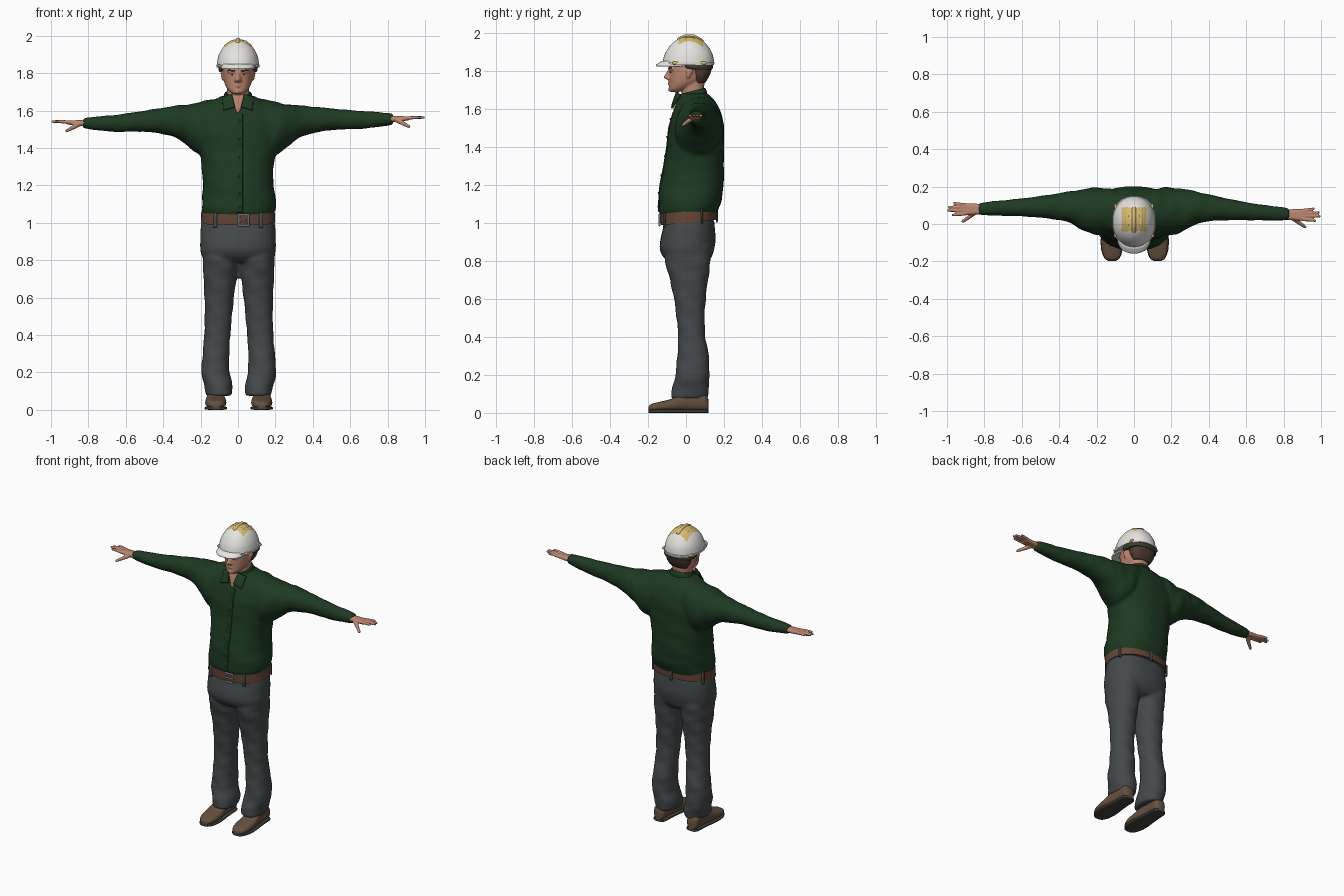
import bpy, bmesh, math
from mathutils import Vector

cube = bpy.data.objects.get("Cube")
if cube:
    bpy.data.objects.remove(cube, do_unlink=True)


def material(name, r, g, b, rough=0.7):
    m = bpy.data.materials.new(name)
    m.use_nodes = True
    m.diffuse_color = (r, g, b, 1)
    node = m.node_tree.nodes["Principled BSDF"]
    node.inputs["Base Color"].default_value = (r, g, b, 1)
    node.inputs["Roughness"].default_value = rough
    return m


GREEN = material("shirt green", .013, .042, .016)
GREY = material("trouser grey", .058, .067, .071)
BELT = material("belt brown", .13, .06, .036)
SHOE = material("shoe brown", .13, .08, .05)
SKIN = material("skin", .50, .24, .165)
WHITE = material("helmet white", .78, .77, .74)
YELLOW = material("pad yellow", .66, .49, .17)
DARK = material("dark rubber", .05, .05, .042)
HAIR = material("hair brown", .08, .045, .03)
STEEL = material("buckle steel", .5, .5, .5)

tmp = bmesh.new()
bmesh.ops.create_icosphere(tmp, subdivisions=2, radius=1)
BALL = [v.co.copy() for v in tmp.verts]
tmp.free()


def oval(a, p):
    """Point on a unit superellipse."""
    c, s = math.cos(a), math.sin(a)
    return (math.copysign(abs(c) ** (2 / p), c), math.copysign(abs(s) ** (2 / p), s))


def spline(rows, steps):
    """Smoothly interpolate rows of numbers."""
    out = []
    for i in range(len(rows) - 1):
        q = [rows[max(0, min(len(rows) - 1, i + k))] for k in (-1, 0, 1, 2)]
        for j in range(steps):
            t = j / steps
            out.append([b + .5 * t * (c - a + t * (2*a - 5*b + 4*c - d + t * (3*(b - c) + d - a)))
                        for a, b, c, d in zip(*q)])
    return out + [list(rows[-1])]


def loft(bm, rows, axis="Z", p=2.3, n=32, steps=4, fold=0, tilt=0):
    """Skin oval sections; a row is (position, min, max, min, max) on the other two axes."""
    rings = []
    for t, u0, u1, v0, v1 in spline(rows, steps):
        ring = []
        for k in range(n):
            a = 2 * math.pi * k / n
            c, s = oval(a, p)
            f = 1 + fold * (math.sin(48 * t + 3 * a) + .6 * math.sin(83 * t - 2 * a))
            u = (u0 + u1) / 2 + c * f * (u1 - u0) / 2
            v = (v0 + v1) / 2 + s * f * (v1 - v0) / 2
            co = {"Z": (u, v, t + tilt * v), "X": (t, u, v), "Y": (u, t, v)}[axis]
            ring.append(bm.verts.new(co))
        rings.append(ring)
    for r, q in zip(rings, rings[1:]):
        for k in range(n):
            bm.faces.new((r[k], r[(k + 1) % n], q[(k + 1) % n], q[k]))
    bm.faces.new(rings[0])
    bm.faces.new(rings[-1])


def hull(bm, *balls):
    """Convex skin around balls (x, y, z, radius)."""
    vs = [bm.verts.new(Vector(b[:3]) + p * b[3]) for b in balls for p in BALL]
    bmesh.ops.convex_hull(bm, input=vs, use_existing_faces=False)
    bmesh.ops.delete(bm, geom=[v for v in vs if not v.link_faces], context="VERTS")


def finish(bm, name, *mats, voxel=0, smooth=4):
    """Turn the bmesh into an object; a voxel size blends its pieces into one skin."""
    bmesh.ops.recalc_face_normals(bm, faces=bm.faces)
    me = bpy.data.meshes.new(name)
    bm.to_mesh(me)
    bm.free()
    ob = bpy.data.objects.new(name, me)
    bpy.context.collection.objects.link(ob)
    for m in mats:
        me.materials.append(m)
    bpy.ops.object.select_all(action="DESELECT")
    ob.select_set(True)
    bpy.context.view_layer.objects.active = ob
    bpy.ops.object.shade_smooth_by_angle(angle=math.radians(50))
    if voxel:
        r = ob.modifiers.new("blend", "REMESH")
        r.mode, r.voxel_size, r.use_smooth_shade = "VOXEL", voxel, True
        s = ob.modifiers.new("soften", "SMOOTH")
        s.factor, s.iterations = .5, smooth
    return ob


def sym(z, x, y0, y1):
    return (z, -x, x, y0, y1)


# Shirt: torso and two sleeves blended together
torso = [(1.03, -.185, .185, -.125, .145), (1.06, -.192, .197, -.142, .167),
         (1.12, -.192, .205, -.142, .187), (1.2, -.188, .19, -.136, .198),
         (1.3, -.195, .19, -.116, .2), (1.4, -.21, .21, -.1, .2),
         (1.5, -.235, .235, -.09, .2), (1.58, -.215, .215, -.067, .185),
         (1.64, -.15, .15, -.045, .152), (1.68, -.085, .085, -.02, .115)]
sleeve = [(.05, 0, .16, 1.5, 1.66), (.13, -.04, .19, 1.38, 1.665), (.2, -.06, .195, 1.36, 1.645),
          (.28, -.03, .185, 1.42, 1.632), (.36, .012, .172, 1.465, 1.622),
          (.5, .033, .15, 1.486, 1.6), (.65, .043, .132, 1.485, 1.578),
          (.76, .044, .122, 1.495, 1.568), (.83, .048, .112, 1.506, 1.56)]
bm = bmesh.new()
loft(bm, torso, fold=.008)
for side in (-1, 1):
    rows = []
    for x, y0, y1, z0, z1 in sleeve:
        w = max(0, min(1, (x - .3) / .4)) if side > 0 else 0
        rows.append((side * x, y0 - .027 * w, y1 - .027 * w, z0 + .018 * w, z1 + .024 * w))
    loft(bm, rows, "X", p=2.1, fold=.022)
finish(bm, "shirt", GREEN, voxel=.011)

# Collar with two pointed flaps
bm = bmesh.new()
loft(bm, [sym(1.62, .085, -.055, .115), sym(1.66, .08, -.045, .11), sym(1.685, .07, -.033, .1)], tilt=.25)
for s in (-1, 1):
    hull(bm, (s*.035, -.05, 1.685, .004), (s*.08, -.03, 1.67, .004),
         (s*.076, -.074, 1.605, .004), (s*.02, -.073, 1.62, .004))
finish(bm, "collar", GREEN)

# Button strip following the shirt front
strip = [(r[0], r[3]) for r in torso[1:8]]
bm, buttons = bmesh.new(), bmesh.new()
for (za, ya), (zb, yb) in zip(strip, strip[1:]):
    hull(bm, *[(x, y, z, .004) for x in (-.008, .022) for z, y in ((za, ya), (zb, yb))])
for z, y in spline(strip, 2)[1:-1:2]:
    hull(buttons, (.007, y - .003, z, .006))
finish(bm, "button_strip", GREEN)
finish(buttons, "buttons", DARK)

# Hands: palm, four fingers and thumb
fingers = [(.055, .048, .968), (.072, .072, .993), (.088, .091, .988), (.102, .112, .96)]
for name, s, dy, dz in (("right_hand", -1, 0, 0), ("left_hand", 1, -.03, .022)):
    bm = bmesh.new()

    def blob(*balls):
        hull(bm, *[(s * x, y + dy, z + dz, r) for x, y, z, r in balls])
    blob((.80, .07, 1.533, .017), (.80, .088, 1.533, .017), (.85, .064, 1.533, .015),
         (.85, .096, 1.533, .014), (.91, .058, 1.536, .011), (.91, .1, 1.536, .01))
    for y, tip, end in fingers:
        blob((.9, y, 1.537, .01), (.945, (y + tip) / 2, 1.541, .009))
        blob((.945, (y + tip) / 2, 1.541, .009), (end, tip, 1.541, .007))
    blob((.845, .066, 1.53, .014), (.885, .035, 1.508, .011))
    blob((.885, .035, 1.508, .011), (.915, .014, 1.492, .008))
    finish(bm, name, SKIN, voxel=.004, smooth=2)

# Trousers: hips and two legs blended together
hips = [sym(.79, .165, -.085, .11), sym(.82, .193, -.12, .135), sym(.86, .202, -.138, .148),
        sym(.91, .202, -.135, .156), sym(.97, .2, -.122, .152), sym(1.02, .192, -.116, .148)]
leg = [(.88, .01, .19, -.1, .13), (.8, .004, .192, -.11, .13), (.7, .013, .188, -.085, .116),
       (.6, .026, .183, -.063, .104), (.5, .036, .182, -.05, .098), (.4, .045, .185, -.042, .102),
       (.3, .051, .193, -.046, .12), (.2, .049, .2, -.056, .122), (.13, .033, .185, -.072, .121),
       (.075, .038, .172, -.082, .116)]
bm = bmesh.new()
loft(bm, hips)
for s in (-1, 1):
    rows = [(z, *sorted((s * a + .004, s * b + .004)), c, d) for z, a, b, c, d in leg]
    loft(bm, rows, p=2.2, fold=.02)
finish(bm, "trousers", GREY, voxel=.01, smooth=3)

# Belt, belt loops and buckle
bm = bmesh.new()
loft(bm, [sym(1.0, .199, -.132, .16), sym(1.06, .196, -.136, .163)], steps=1, tilt=.1, n=48)
finish(bm, "belt", BELT)
bm = bmesh.new()
for deg in (25, 90, 155, 235, 305):
    c, s = oval(math.radians(deg), 2.3)
    x, y = .199 * c, .013 + .149 * s
    hull(bm, *[(x + dx, y, z + .1 * y, .005) for dx in (-.006, .006) for z in (.99, 1.062)])
finish(bm, "belt_loops", GREY)
bm = bmesh.new()
corners = [(.005, .985), (.056, .985), (.056, 1.043), (.005, 1.043)]
for (xa, za), (xb, zb) in zip(corners, corners[1:] + corners[:1]):
    hull(bm, (xa, -.139, za, .005), (xb, -.139, zb, .005))
hull(bm, (.005, -.14, 1.014, .004), (.052, -.14, 1.014, .004))
finish(bm, "buckle", STEEL)

# Shoes with dark soles
upper = [(-.197, .103, .14, .012, .033), (-.182, .083, .16, .01, .047), (-.14, .069, .176, .01, .058),
         (-.08, .067, .179, .01, .073), (-.02, .075, .172, .01, .1), (.04, .08, .166, .01, .112),
         (.1, .084, .162, .01, .1), (.118, .1, .146, .012, .07)]
for name, s in (("right", -1), ("left", 1)):
    for part, mat, grow, p in (("shoe", SHOE, 0, 2.6), ("sole", DARK, .003, 5)):
        rows = [(y, *sorted((s * (a - grow) + .004, s * (b + grow) + .004)),
                 *((c, d) if part == "shoe" else (0, .018))) for y, a, b, c, d in upper]
        bm = bmesh.new()
        loft(bm, rows, "Y", p=p)
        finish(bm, name + "_" + part, mat)

# Head, neck, nose, lips and ears blended together
bm = bmesh.new()
loft(bm, [sym(1.57, .06, -.045, .09), sym(1.62, .058, -.035, .09),
          sym(1.68, .058, -.022, .092), sym(1.76, .06, -.02, .1)])
loft(bm, [sym(1.688, .022, -.08, -.04), sym(1.696, .038, -.086, -.01), sym(1.712, .054, -.088, .03),
          sym(1.74, .07, -.087, .08), sym(1.78, .079, -.088, .115), sym(1.82, .082, -.09, .13),
          sym(1.86, .08, -.09, .13), sym(1.9, .065, -.065, .1)], p=2.2)
hull(bm, (0, -.088, 1.80, .008), (0, -.107, 1.766, .01), (.013, -.093, 1.76, .008), (-.013, -.093, 1.76, .008))
hull(bm, (0, -.081, 1.702, .014), (.012, -.077, 1.702, .012), (-.012, -.077, 1.702, .012))
for z in (1.729, 1.738):
    hull(bm, (0, -.09, z, .006), (.022, -.08, z, .004), (-.022, -.08, z, .004))
for s in (-1, 1):
    hull(bm, (s*.084, .028, 1.802, .01), (s*.083, .01, 1.8, .008), (s*.08, .012, 1.768, .008))
    hull(bm, (s*.018, -.086, 1.812, .008), (s*.052, -.07, 1.812, .008))
hull(bm, (0, -.06, 1.592, .008), (.032, -.045, 1.675, .008), (-.032, -.045, 1.675, .008))
finish(bm, "head", SKIN, voxel=.005, smooth=2)

# Eyes, brows and hair
bm, whites = bmesh.new(), bmesh.new()
for s in (-1, 1):
    hull(whites, (s*.022, -.083, 1.793, .004), (s*.042, -.076, 1.793, .004))
    hull(bm, (s*.031, -.082, 1.793, .005))
    hull(bm, (s*.02, -.092, 1.813, .004), (s*.052, -.075, 1.815, .004))
finish(whites, "eye_whites", WHITE)
finish(bm, "irises_and_brows", HAIR)
bm = bmesh.new()
loft(bm, [sym(1.735, .058, .045, .1), sym(1.77, .079, .03, .122), sym(1.81, .085, .008, .135),
          sym(1.845, .085, -.03, .136)])
finish(bm, "hair", HAIR)

# Helmet: headband, shell with top pad, rim, visor and clips
bm = bmesh.new()
loft(bm, [sym(1.805, .098, .0, .136), sym(1.818, .104, -.03, .142), sym(1.84, .104, -.03, .142)])
finish(bm, "headband", DARK)
bm = bmesh.new()
loft(bm, [sym(1.833, .114, -.118, .145), sym(1.85, .113, -.122, .147), sym(1.89, .105, -.11, .138),
          sym(1.93, .086, -.085, .115), sym(1.96, .06, -.052, .085), sym(1.976, .032, -.02, .053),
          sym(1.982, .008, .005, .025)], p=2.1, n=64, steps=6)
for f in bm.faces:
    c = f.calc_center_median()
    f.material_index = int(c.z > 1.9 and abs(c.x) < .066 and -.038 < c.y < .09)
finish(bm, "helmet_shell", WHITE, YELLOW)
bm = bmesh.new()
for x, drop in ((-.035, .014), (0, 0), (.035, .014)):
    hull(bm, *[(x, y, z - drop, .012) for y, z in ((-.035, 1.963), (-.005, 1.978), (.04, 1.978), (.08, 1.957))])
finish(bm, "helmet_ridges", YELLOW)
bm = bmesh.new()
loft(bm, [sym(1.83, .115, -.122, .148), sym(1.843, .116, -.124, .15)], steps=1, n=48)
loft(bm, [sym(1.823, .088, -.156, .02), sym(1.832, .09, -.156, .02), sym(1.85, .084, -.13, .02)], n=48)
finish(bm, "helmet_rim", WHITE)
bm = bmesh.new()
for s in (-1, 1):
    for x, y in ((.1, -.055), (.098, .09)):
        hull(bm, (s * x, y - .01, 1.84, .008), (s * x, y + .01, 1.84, .008))
finish(bm, "helmet_clips", YELLOW)
